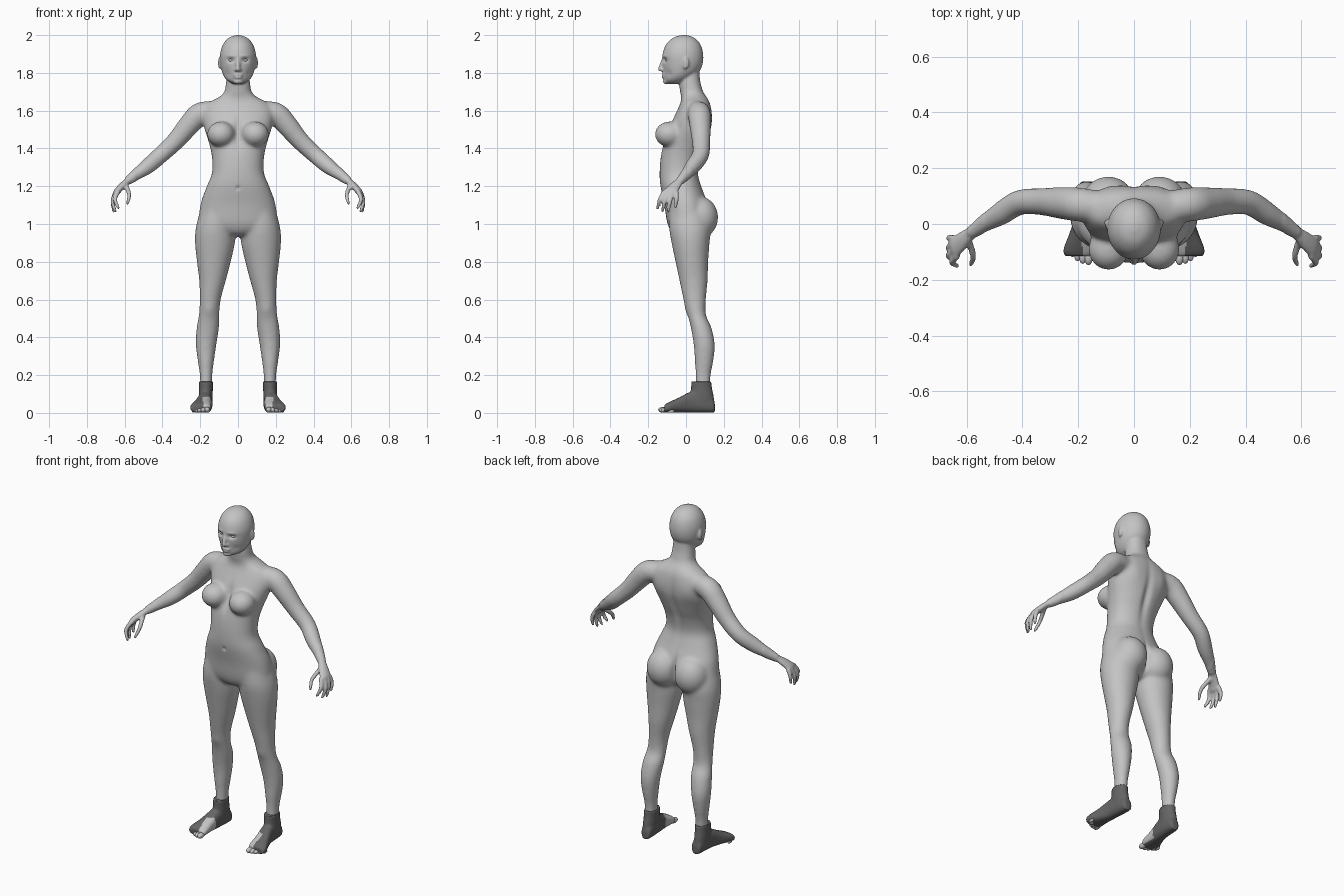
import bpy, bmesh, math
from mathutils import Vector, Matrix

cube = bpy.data.objects.get("Cube")
if cube:
    bpy.data.objects.remove(cube, do_unlink=True)


def material(name, grey):
    mat = bpy.data.materials.new(name)
    mat.use_nodes = True
    colour = (grey, grey, grey, 1)
    mat.diffuse_color = colour
    mat.node_tree.nodes["Principled BSDF"].inputs["Base Color"].default_value = colour
    return mat


SKIN = material("light grey skin", 0.55)
SOCK = material("dark grey sock", 0.13)


def blend(rows, steps=6):
    """Smoothly interpolate rows of numbers (Catmull-Rom)."""
    result = []
    for i in range(len(rows) - 1):
        a, b, c, d = (rows[max(0, min(len(rows) - 1, i + k))] for k in (-1, 0, 1, 2))
        for s in range(steps):
            t = s / steps
            result.append([q + t / 2 * (r - p + t * (2 * p - 5 * q + 4 * r - w
                           + t * (3 * (q - r) + w - p))) for p, q, r, w in zip(a, b, c, d)])
    return result + [list(rows[-1])]


def skin_rings(bm, rings, power=2.0, sides=32):
    """Closed shell through rings of (centre, half axis, half axis)."""
    loops = []
    for centre, u, v in rings:
        loop = []
        for k in range(sides):
            a = math.tau * k / sides
            c, s = math.cos(a), math.sin(a)
            c = math.copysign(abs(c) ** (2 / power), c)
            s = math.copysign(abs(s) ** (2 / power), s)
            loop.append(bm.verts.new(centre + u * c + v * s))
        loops.append(loop)
    for low, high in zip(loops, loops[1:]):
        for k in range(sides):
            n = (k + 1) % sides
            bm.faces.new((low[k], low[n], high[n], high[k]))
    bm.faces.new(loops[0][::-1])
    bm.faces.new(loops[-1])


def column(bm, rows, side=1, power=2.0):
    """Upright form from rows of height, centre x, half width, front y, back y."""
    rings = [(Vector((side * x, (f + b) / 2, z)), Vector((w, 0, 0)), Vector((0, (b - f) / 2, 0)))
             for z, x, w, f, b in blend(rows)]
    skin_rings(bm, rings, power)


def tube(bm, rows, side=1):
    """Round limb from rows of x, y, z, radius, with rounded ends."""
    path = blend(rows)
    points = [Vector((side * p[0], p[1], p[2])) for p in path]
    rings = []
    for i, p in enumerate(points):
        along = (points[min(i + 1, len(points) - 1)] - points[max(i - 1, 0)]).normalized()
        u = along.cross(Vector((0.1, 1, 0.2))).normalized()
        rings.append((p, u * path[i][3], along.cross(u) * path[i][3]))
    skin_rings(bm, rings, sides=16)
    for end in (0, -1):
        ball(bm, points[end], [path[end][3]] * 3)


def ball(bm, centre, size, tilt=0):
    place = (Matrix.Translation(centre) @ Matrix.Rotation(tilt, 4, 'Z')
             @ Matrix.Diagonal((*size, 1)))
    bmesh.ops.create_uvsphere(bm, u_segments=24, v_segments=16, radius=1, matrix=place)


def pair(bm, centre, size, tilt=0):
    for s in (1, -1):
        ball(bm, (s * centre[0], centre[1], centre[2]), size, s * tilt)


def make_object(bm, name, *mats):
    bmesh.ops.recalc_face_normals(bm, faces=bm.faces)
    mesh = bpy.data.meshes.new(name)
    bm.to_mesh(mesh)
    bm.free()
    for m in mats:
        mesh.materials.append(m)
    ob = bpy.data.objects.new(name, mesh)
    bpy.context.scene.collection.objects.link(ob)
    mesh.shade_smooth()
    return ob


def fuse(ob, voxel):
    """Merge overlapping shells into one surface and return it for editing."""
    mod = ob.modifiers.new("Fuse", 'REMESH')
    mod.mode, mod.voxel_size = 'VOXEL', voxel
    mesh = bpy.data.meshes.new_from_object(ob.evaluated_get(bpy.context.evaluated_depsgraph_get()))
    ob.modifiers.clear()
    bm = bmesh.new()
    bm.from_mesh(mesh)
    return bm


def finish(ob, bm):
    bm.to_mesh(ob.data)
    bm.free()
    ob.data.shade_smooth()


def relax(bm, rounds, rule):
    verts = [v for v in bm.verts if rule(v.co)]
    for _ in range(rounds):
        bmesh.ops.smooth_vert(bm, verts=verts, factor=0.5,
                              use_axis_x=True, use_axis_y=True, use_axis_z=True)


def press(bm, centre, size, push):
    """Soft local push of the surface, on both sides."""
    push = Vector(push)
    for v in bm.verts:
        p = v.co
        d = (((abs(p.x) - centre[0]) / size[0]) ** 2 + ((p.y - centre[1]) / size[1]) ** 2
             + ((p.z - centre[2]) / size[2]) ** 2)
        if d < 6:
            v.co = p + push * math.exp(-d)


# Torso and neck
bm = bmesh.new()
column(bm, [(1.84, 0, .055, -.02, .07), (1.76, 0, .062, -.035, .075), (1.7, 0, .073, -.032, .092),
            (1.67, 0, .105, -.025, .113), (1.64, 0, .16, -.03, .128), (1.6, 0, .185, -.048, .136),
            (1.55, 0, .187, -.072, .138), (1.5, 0, .177, -.09, .132), (1.42, 0, .152, -.122, .107),
            (1.35, 0, .138, -.135, .08), (1.27, 0, .138, -.14, .065), (1.2, 0, .166, -.136, .082),
            (1.1, 0, .2, -.115, .115), (1.0, 0, .2, -.098, .11), (.95, 0, .11, -.07, .08),
            (.935, 0, .05, -.03, .05)], power=2.2)
pair(bm, (.09, -.088, 1.475), (.074, .078, .068), .2)
pair(bm, (.092, .075, 1.035), (.098, .096, .11))

# Head, nose, lips, chin and ears
column(bm, [(2.0, 0, .012, -.025, .005), (1.985, 0, .05, -.07, .045), (1.95, 0, .08, -.106, .077),
            (1.9, 0, .095, -.124, .091), (1.85, 0, .094, -.124, .089), (1.81, 0, .086, -.12, .072),
            (1.78, 0, .074, -.117, .04), (1.757, 0, .054, -.113, .01), (1.742, 0, .025, -.1, -.02)])
tube(bm, [(0, -.118, 1.875, .01), (0, -.129, 1.845, .011), (0, -.137, 1.82, .012)])
pair(bm, (.011, -.125, 1.816), (.009, .011, .009))
ball(bm, (0, -.12, 1.789), (.026, .012, .007))
ball(bm, (0, -.118, 1.777), (.022, .012, .007))
ball(bm, (0, -.106, 1.755), (.025, .016, .015))
pair(bm, (.096, -.002, 1.852), (.009, .019, .034), -.3)

# Legs, arms and hands
for s in (1, -1):
    column(bm, [(1.07, .11, .09, -.09, .11), (.98, .12, .104, -.09, .13), (.9, .122, .106, -.077, .125),
                (.8, .128, .09, -.056, .118), (.7, .135, .071, -.035, .115), (.6, .147, .056, -.014, .106),
                (.52, .153, .055, .008, .106), (.45, .16, .06, .025, .136), (.36, .169, .055, .04, .153),
                (.27, .17, .043, .046, .145), (.2, .169, .034, .05, .132), (.1, .169, .032, .05, .128)], s)
    tube(bm, [(.12, .06, 1.595, .055), (.2, .07, 1.583, .062), (.26, .075, 1.523, .058),
              (.33, .08, 1.44, .05), (.41, .077, 1.365, .046), (.475, .038, 1.308, .043),
              (.53, .005, 1.267, .033), (.577, -.027, 1.233, .024)], s)
    palm = blend([(.57, -.022, 1.24, .02), (.608, -.055, 1.207, .031),
                  (.638, -.08, 1.175, .038), (.645, -.086, 1.162, .035)])
    skin_rings(bm, [(Vector((s * x, y, z)), Vector((s * -.15, -1, .05)) * w,
                     Vector((s * .013, 0, .012))) for x, y, z, w in palm])
    for finger in ([(.636, -.115, 1.17), (.651, -.138, 1.13), (.633, -.15, 1.085)],
                   [(.645, -.095, 1.165), (.664, -.114, 1.12), (.65, -.124, 1.07)],
                   [(.65, -.073, 1.165), (.664, -.085, 1.12), (.658, -.094, 1.068)],
                   [(.648, -.051, 1.165), (.662, -.05, 1.13), (.66, -.056, 1.09)],
                   [(.592, -.06, 1.2), (.576, -.115, 1.155), (.585, -.145, 1.11)]):
        tube(bm, [(*p, r) for p, r in zip(finger, (.013, .0115, .0085))], s)

body = make_object(bm, "body", SKIN)
bm = fuse(body, .006)
relax(bm, 22, lambda p: abs(p.x) < .54 and p.z < 1.72)
relax(bm, 3, lambda p: True)

# Soft anatomy: eye sockets, mouth line, sternum, spine, navel, kneecaps
press(bm, (.037, -.118, 1.868), (.019, .04, .011), (0, .014, 0))
press(bm, (.04, -.118, 1.89), (.025, .03, .007), (0, -.004, 0))
press(bm, (0, -.13, 1.783), (.022, .03, .0035), (0, .005, 0))
press(bm, (.055, -.09, 1.795), (.018, .03, .02), (0, .006, 0))
press(bm, (0, -.11, 1.5), (.018, .05, .09), (0, .014, 0))
press(bm, (0, .11, 1.42), (.022, .05, .17), (0, -.014, 0))
press(bm, (.1, .135, 1.55), (.05, .04, .07), (0, .007, 0))
press(bm, (0, -.14, 1.19), (.009, .03, .011), (0, .008, 0))
press(bm, (0, .13, 1.04), (.012, .06, .08), (0, -.02, 0))
press(bm, (.15, .005, .545), (.03, .03, .035), (0, -.005, 0))
finish(body, bm)

# Eyes
for s, label in ((1, "left"), (-1, "right")):
    bm = bmesh.new()
    ball(bm, (s * .037, -.0955, 1.867), (.015, .013, .009), s * .3)
    make_object(bm, label + "_eye", SKIN)

# Feet in open socks
for s, label in ((1, "left"), (-1, "right")):
    bm = bmesh.new()
    column(bm, [(.165, .169, .038, .028, .134), (.13, .17, .037, .026, .138),
                (.08, .171, .037, .02, .148), (.03, .17, .034, .02, .15)], s)
    sole = blend([(.153, .168, .018, .045), (.142, .168, .029, .075), (.1, .17, .035, .1),
                  (.05, .173, .037, .115), (.01, .178, .039, .104), (-.035, .187, .045, .08),
                  (-.075, .195, .053, .062), (-.1, .199, .055, .05), (-.115, .199, .048, .04)])
    skin_rings(bm, [(Vector((s * x, y, h / 2 + .002)), Vector((w, 0, 0)), Vector((0, 0, h / 2)))
                    for y, x, w, h in sole], power=2.5)
    foot = make_object(bm, label + "_foot", SOCK, SKIN)
    bm = fuse(foot, .005)
    relax(bm, 5, lambda p: p.z < .15)
    # Bare inner forefoot above the sole
    for f in bm.faces:
        p = f.calc_center_median()
        bare = p.y < -.01 and .012 < p.z < .085 and abs(p.x) < .188 + .1 * (p.y + .05)
        f.material_index = int(bare)
    finish(foot, bm)
    # Toes
    bm = bmesh.new()
    for k in range(5):
        size = .0155 - .0018 * k
        ball(bm, (s * (.163 + .0215 * k - .0008 * k * k), -.12 + .0025 * k * k, size + .001),
             (size, .027 - .002 * k, size))
    make_object(bm, label + "_toes", SKIN)
